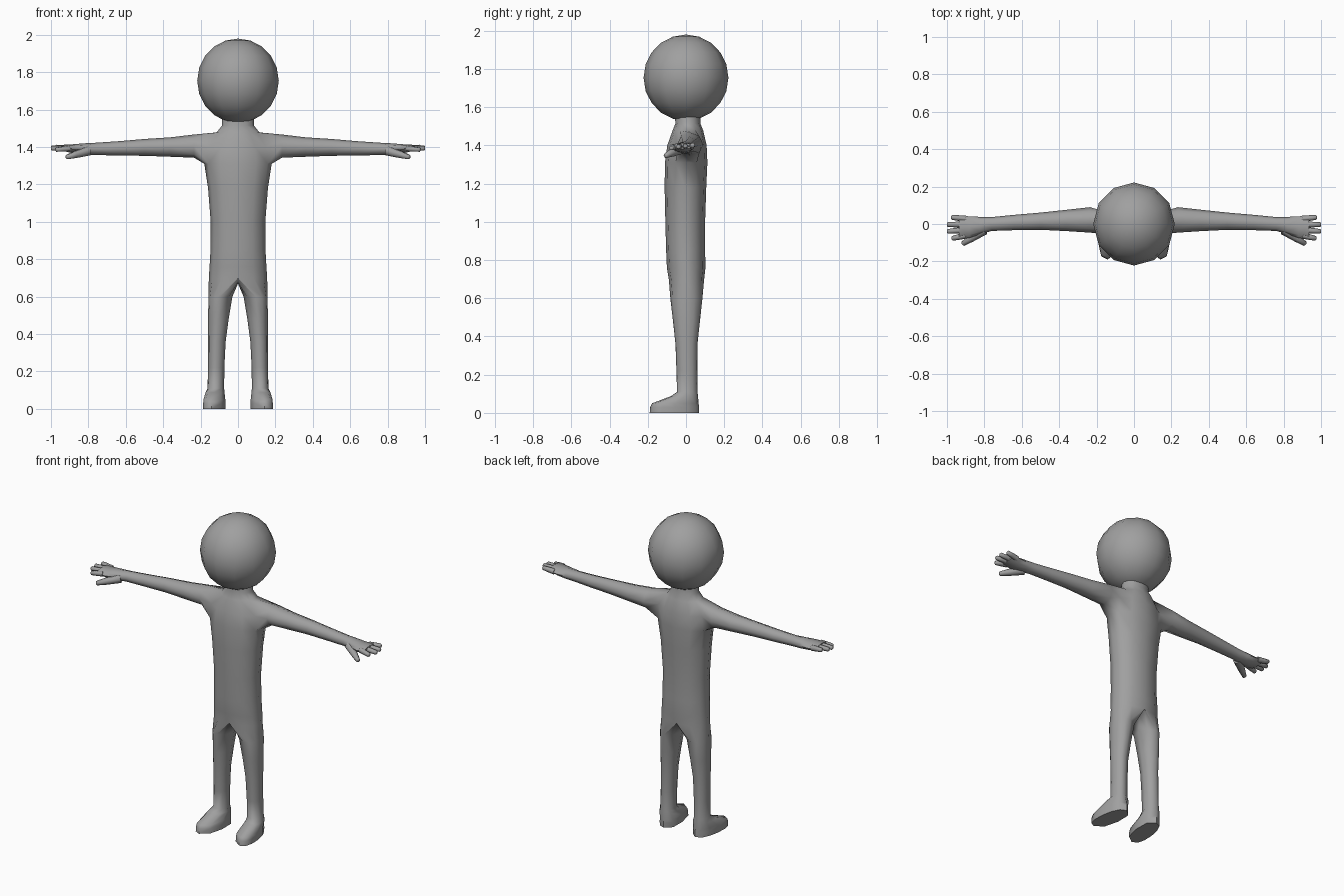
import bpy, bmesh, math
from mathutils import Vector

if "Cube" in bpy.data.objects:
    bpy.data.objects.remove(bpy.data.objects["Cube"])

grey = bpy.data.materials.new("plain grey")
grey.diffuse_color = (0.35, 0.35, 0.35, 1)
grey.use_nodes = True
grey.node_tree.nodes["Principled BSDF"].inputs["Base Color"].default_value = grey.diffuse_color


def finish(bm, name, mirror=True):
    bmesh.ops.recalc_face_normals(bm, faces=bm.faces)
    me = bpy.data.meshes.new(name)
    bm.to_mesh(me)
    bm.free()
    me.materials.append(grey)
    ob = bpy.data.objects.new(name, me)
    bpy.context.collection.objects.link(ob)
    if mirror:
        m = ob.modifiers.new("mirror", 'MIRROR')
        m.use_clip = True
        m.merge_threshold = 0.0005
    bpy.ops.object.select_all(action='DESELECT')
    ob.select_set(True)
    bpy.context.view_layer.objects.active = ob
    bpy.ops.object.shade_smooth_by_angle(angle=math.radians(60))
    return ob


def bridge(bm, a, b, closed=True):
    n = len(a)
    for i in range(n if closed else n - 1):
        j = (i + 1) % n
        bm.faces.new((a[i], a[j], b[j], b[i]))


# Body: half torso, arm and leg in one skin, mirrored
bm = bmesh.new()
half = [math.radians(-90 + 30 * i) for i in range(7)]

# torso rings: height, half width, front y, back y
torso = [(1.57, .085, -.06, .075), (1.515, .085, -.055, .075), (1.478, .115, -.07, .09),
         (1.40, .172, -.098, .108), (1.31, .18, -.11, .112), (1.18, .16, -.112, .106),
         (1.0, .146, -.108, .1), (.85, .147, -.104, .1), (.76, .152, -.1, .102),
         (.70, .156, -.09, .095)]
rings = []
for z, w, yf, yb in torso:
    c, d = (yf + yb) / 2, (yb - yf) / 2
    rings.append([bm.verts.new((w * max(0, math.cos(a)) ** .9 if 0 < i < 6 else 0,
                                c + d * math.sin(a), z)) for i, a in enumerate(half)])
for r in range(len(rings) - 1):
    for i in range(6):
        if r in (2, 3) and i in (2, 3):      # opening for the arm
            continue
        a, b = rings[r], rings[r + 1]
        bm.faces.new((a[i], a[i + 1], b[i + 1], b[i]))

# arm rings: x, centre y, centre z, radius y, radius z
arm = [(.235, .022, 1.405, .068, .062), (.36, .019, 1.40, .057, .052),
       (.5, .015, 1.398, .046, .045), (.64, .008, 1.393, .041, .038),
       (.76, .0, 1.39, .037, .033), (.82, -.008, 1.389, .046, .031),
       (.88, -.017, 1.39, .058, .025), (.935, -.018, 1.396, .062, .016)]
top, mid, low = rings[2], rings[3], rings[4]
prev = [top[2], top[3], top[4], mid[4], low[4], low[3], low[2], mid[2]]
for x, yc, zc, ry, rz in arm:
    ring = []
    for k in range(8):
        a = math.radians(135 - 45 * k)
        ring.append(bm.verts.new((x, yc + ry * math.cos(a), zc + rz * math.sin(a))))
    bridge(bm, prev, ring)
    prev = ring
bm.faces.new(prev)

# crotch seam, then leg and foot rings: z, inner x, outer x, front y, back y, toe-out
seam = [bm.verts.new((0, y, z)) for y, z in ((.05, .678), (0, .67), (-.05, .678))]
prev = rings[-1] + seam
leg = [(.60, .03, .158, -.082, .086, 0), (.48, .05, .16, -.068, .073, 0),
       (.36, .066, .16, -.055, .06, 0), (.22, .073, .16, -.05, .059, 0),
       (.11, .074, .163, -.047, .06, 0), (.088, .072, .174, -.078, .063, .12),
       (.05, .068, .183, -.178, .066, .12), (.03, .067, .184, -.188, .068, .12),
       (0, .067, .184, -.19, .068, .12)]
angles = half + [math.radians(a) for a in (135, 180, 225)]
for z, xi, xo, yf, yb, toe in leg:
    xc, rx, yc, ry = (xi + xo) / 2, (xo - xi) / 2, (yf + yb) / 2, (yb - yf) / 2
    ring = []
    for a in angles:
        y = yc + ry * math.sin(a)
        # blunt the foot outline a little
        s = math.copysign(abs(math.cos(a)) ** (.7 if toe else .95), math.cos(a))
        ring.append(bm.verts.new((xc + rx * s - toe * (y - yc), y, z)))
    bridge(bm, prev, ring)
    prev = ring
bm.faces.new(prev)
finish(bm, "body")


# Fingers and thumb: tapered six-sided tubes with a small rounded tip
def finger(name, start, end, r0, r1):
    bm = bmesh.new()
    p, q = Vector(start), Vector(end)
    axis = (q - p).normalized()
    side = axis.cross(Vector((0, 0, 1))).normalized()
    up = side.cross(axis)
    length = (q - p).length
    prev = None
    for t, r in ((0, r0), (.6, (r0 + r1) / 2), (1 - .3 * r1 / length, r1), (1, r1 * .6)):
        ring = [bm.verts.new(p + axis * length * t + r * (side * math.cos(k * math.pi / 3)
                             + up * math.sin(k * math.pi / 3))) for k in range(6)]
        if prev:
            bridge(bm, prev, ring)
        else:
            bm.faces.new(ring)
        prev = ring
    bm.faces.new(prev)
    finish(bm, name)


tips = [(.975, -.078, 1.385), (1.0, -.04, 1.393), (1.0, -.003, 1.397), (.978, .036, 1.402)]
for i, (x, y, z) in enumerate(tips):
    finger(f"finger_{i + 1}", (.90, -.016 + (y + .02) * .78, 1.393), (x, y, z), .017, .0125)
finger("thumb", (.80, -.03, 1.38), (.918, -.108, 1.345), .028, .013)

# Head: low-poly smooth ball
bm = bmesh.new()
bmesh.ops.create_uvsphere(bm, u_segments=12, v_segments=10, radius=1)
for v in bm.verts:
    v.co = (v.co.x * .218, v.co.y * .222, v.co.z * .226 + 1.754)
finish(bm, "head", mirror=False)
